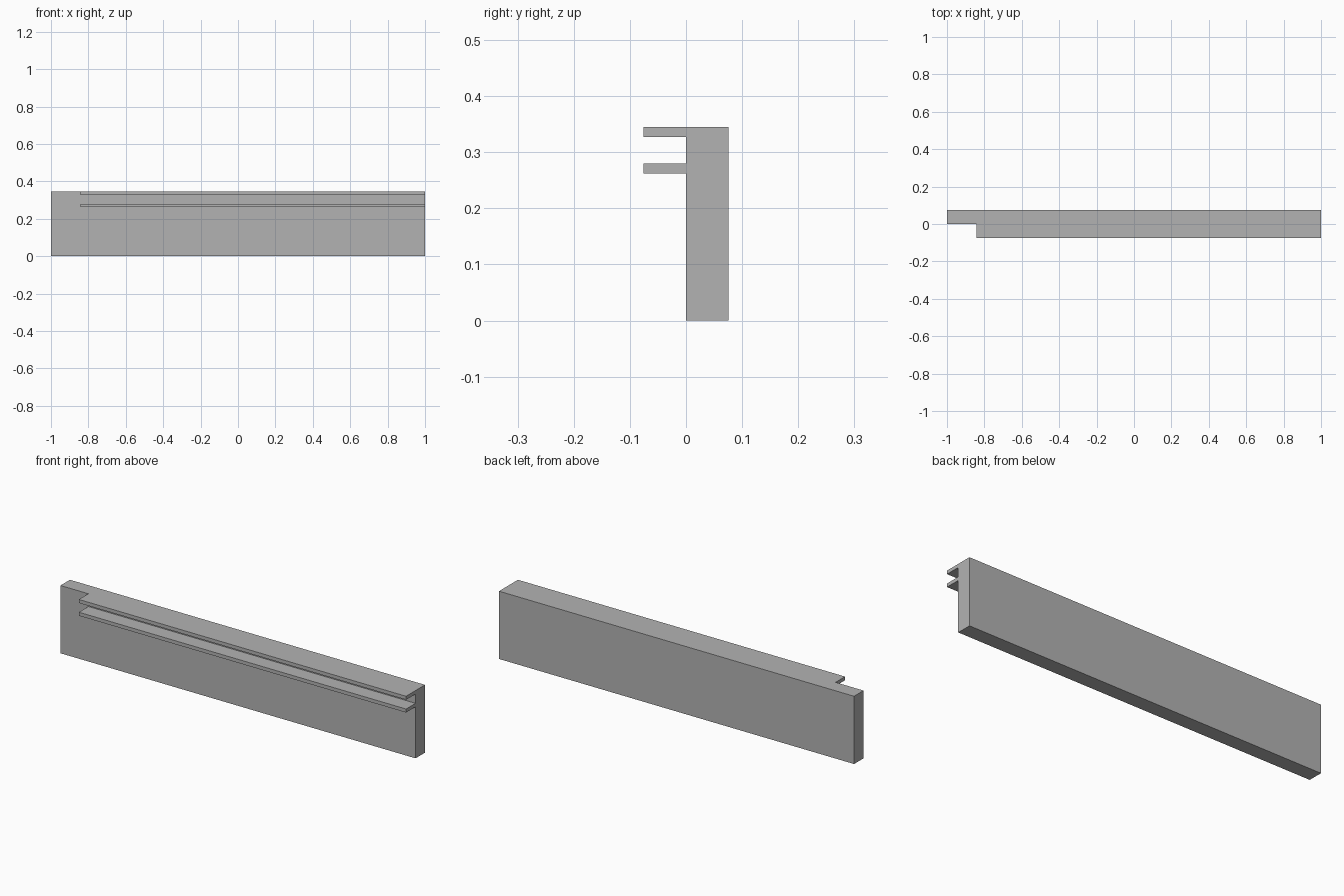
import bpy
import bmesh
from mathutils import Vector

cube = bpy.data.objects.get("Cube")
if cube:
    bpy.data.objects.remove(cube, do_unlink=True)

# One flat grey
grey = bpy.data.materials.new("plain grey")
grey.use_nodes = True
colour = (0.45, 0.45, 0.45, 1)
grey.diffuse_color = colour
grey.node_tree.nodes["Principled BSDF"].inputs["Base Color"].default_value = colour


def box(name, low, high):
    """Add a flat-shaded box spanning two opposite corners."""
    low, high = Vector(low), Vector(high)
    bm = bmesh.new()
    bmesh.ops.create_cube(bm, size=1)
    bmesh.ops.scale(bm, vec=high - low, verts=bm.verts)
    bmesh.ops.translate(bm, vec=(low + high) / 2, verts=bm.verts)
    mesh = bpy.data.meshes.new(name)
    bm.to_mesh(mesh)
    bm.free()
    mesh.materials.append(grey)
    obj = bpy.data.objects.new(name, mesh)
    bpy.context.collection.objects.link(obj)
    return obj


HALF_DEPTH = 0.076
HEIGHT = 0.345
RAIL_START = -0.843
RAIL_THICKNESS = 0.018

# Upright board
box("board", (-1, 0, 0), (1, HALF_DEPTH, HEIGHT))

# Two thin rails on the front, stopping short of one end
for name, top in (("upper_rail", HEIGHT), ("lower_rail", 0.28)):
    box(name, (RAIL_START, -HALF_DEPTH, top - RAIL_THICKNESS), (1, 0, top))
